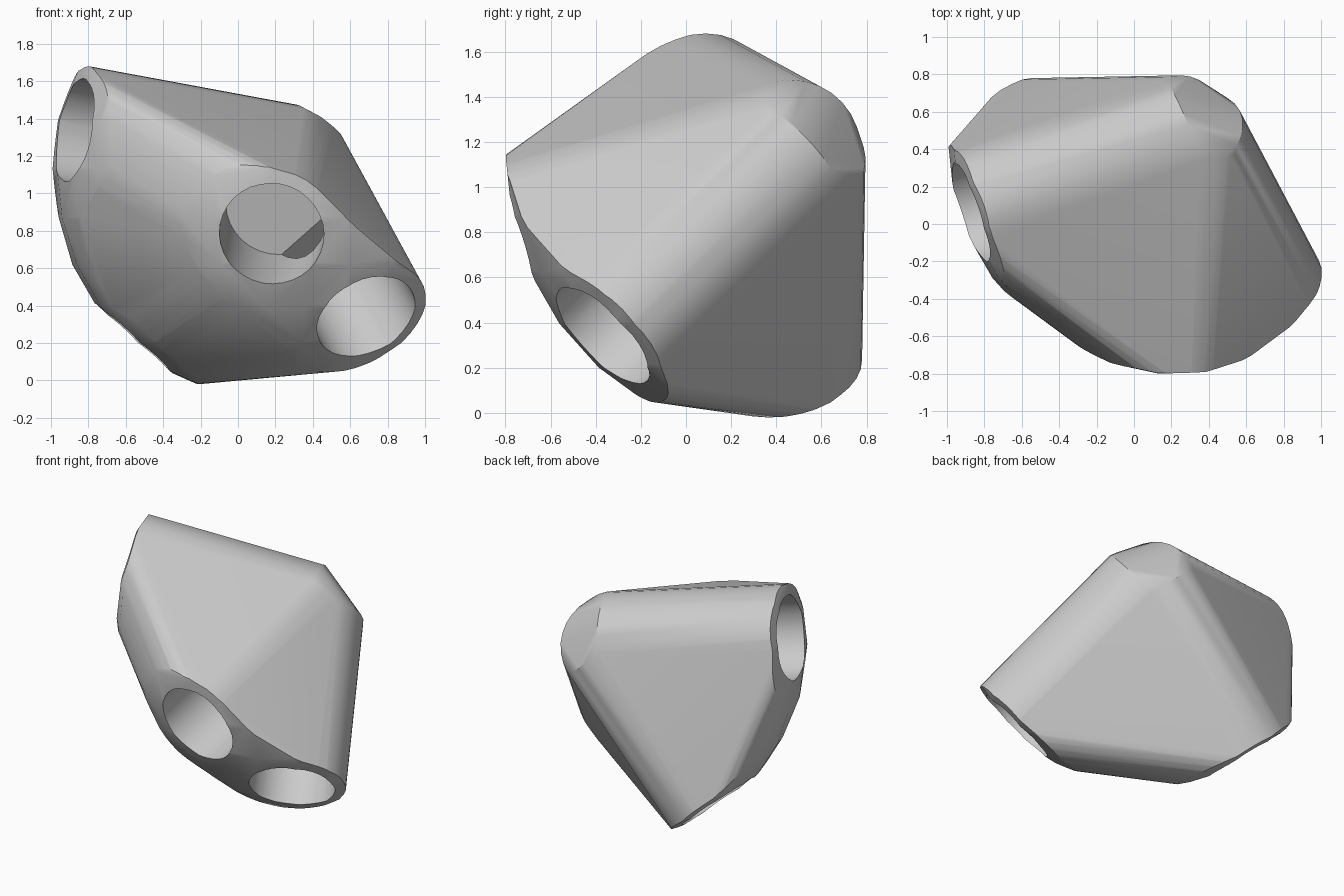
import bpy, bmesh, math
from mathutils import Vector, Matrix

cube = bpy.data.objects.get("Cube")
if cube:
    bpy.data.objects.remove(cube, do_unlink=True)

APEX = Vector((0.255, 0.445, 1.13))
SOCKET_CENTRES = [(0.18, -0.71, 0.785), (0.68, -0.36, 0.35),
                  (-0.88, 0.06, 1.34), (-0.54, 0.43, 0.245)]
AXES = [(Vector(c) - APEX).normalized() for c in SOCKET_CENTRES]
LENGTH, OUTER, BORE = 1.245, 0.35, 0.28
DOME_RADIUS = 1.25

grey = bpy.data.materials.new("plain_grey")
grey.use_nodes = True
grey.diffuse_color = (0.6, 0.6, 0.6, 1)
grey.node_tree.nodes["Principled BSDF"].inputs["Base Color"].default_value = (0.6, 0.6, 0.6, 1)


def finish(bm, name):
    bmesh.ops.recalc_face_normals(bm, faces=bm.faces)
    mesh = bpy.data.meshes.new(name)
    bm.to_mesh(mesh)
    bm.free()
    mesh.materials.append(grey)
    obj = bpy.data.objects.new(name, mesh)
    bpy.context.collection.objects.link(obj)
    return obj


def add_tube(bm, axis, start, end, radius):
    place = (Matrix.Translation(APEX + axis * (start + end) / 2)
             @ axis.to_track_quat('Z', 'Y').to_matrix().to_4x4())
    bmesh.ops.create_cone(bm, cap_ends=True, segments=32, radius1=radius,
                          radius2=radius, depth=end - start, matrix=place)


def hull(points, name):
    bm = bmesh.new()
    for p in points:
        bm.verts.new(p)
    bmesh.ops.remove_doubles(bm, verts=bm.verts, dist=0.0005)
    bmesh.ops.convex_hull(bm, input=bm.verts)
    loose = [v for v in bm.verts if not v.link_faces]
    bmesh.ops.delete(bm, geom=loose, context='VERTS')
    bmesh.ops.dissolve_limit(bm, angle_limit=math.radians(0.5),
                             verts=bm.verts, edges=bm.edges)
    return finish(bm, name)


def combine(target, other, operation):
    mod = target.modifiers.new("combine", 'BOOLEAN')
    mod.operation, mod.solver, mod.object = operation, 'EXACT', other
    bpy.context.view_layer.objects.active = target
    bpy.ops.object.modifier_apply(modifier=mod.name)
    bpy.data.objects.remove(other, do_unlink=True)


# Hub body: convex skin stretched over the four sockets
source = bmesh.new()
for axis in AXES:
    add_tube(source, axis, 0, LENGTH, OUTER)
hub = hull([v.co.copy() for v in source.verts], "connector_hub")
source.free()

# Socket ends trimmed to a faceted sphere about the back corner
STEP = math.radians(12)
sphere_points = [APEX + DOME_RADIUS * Vector((math.cos(i * STEP) * math.cos(j * STEP),
                                              math.sin(i * STEP) * math.cos(j * STEP),
                                              math.sin(j * STEP)))
                 for i in range(30) for j in range(-7, 8)]
combine(hub, hull(sphere_points, "trim_sphere"), 'INTERSECT')

# Blind bores
for axis in AXES:
    bm = bmesh.new()
    add_tube(bm, axis, 0.66, 1.5, BORE)
    combine(hub, finish(bm, "bore_cutter"), 'DIFFERENCE')

# Smooth curved walls, sharp rims
bpy.ops.object.select_all(action='DESELECT')
hub.select_set(True)
bpy.context.view_layer.objects.active = hub
bpy.ops.object.shade_smooth_by_angle(angle=math.radians(30))
